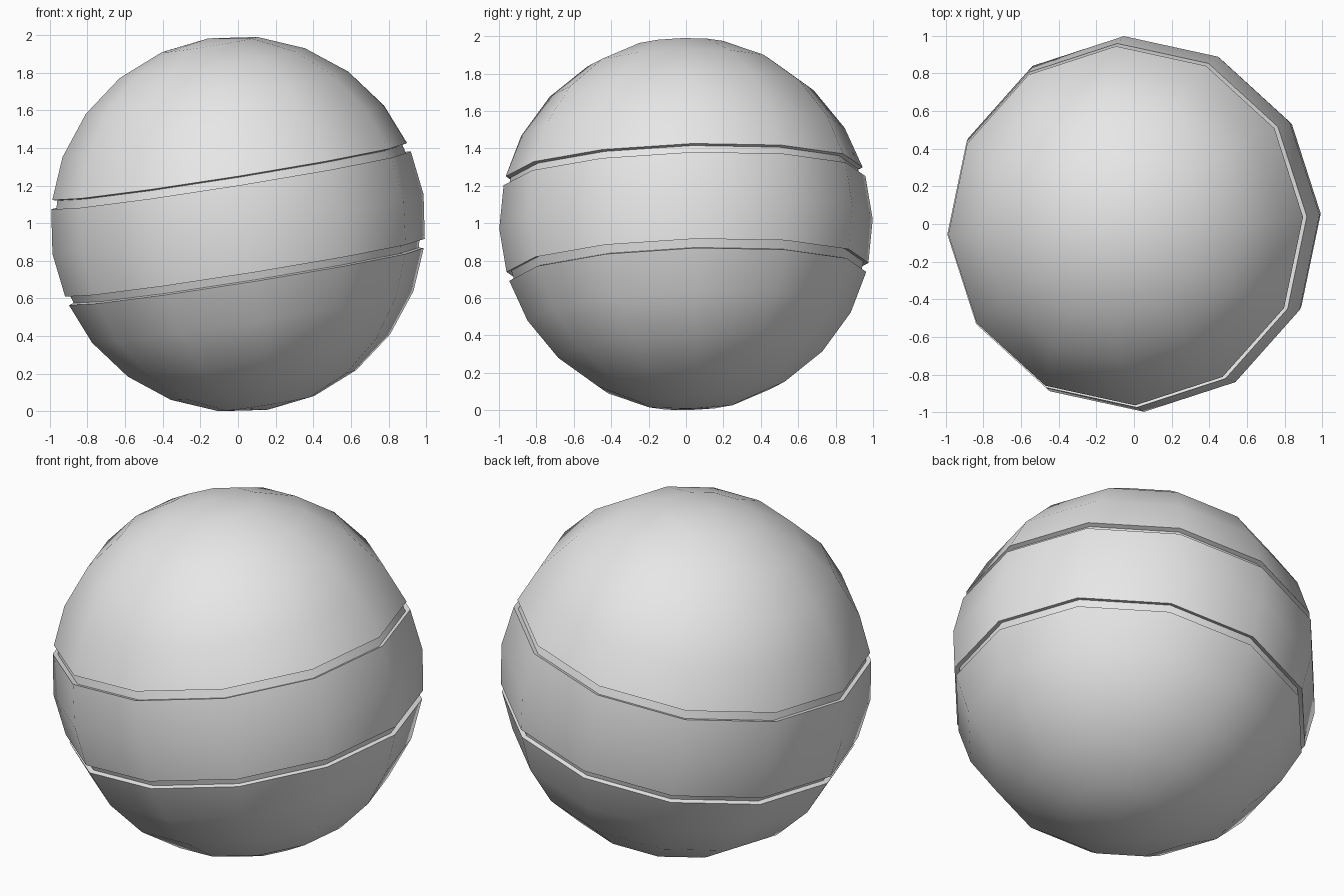
import bpy, bmesh, math
from mathutils import Matrix, Euler

cube = bpy.data.objects.get("Cube")
if cube:
    bpy.data.objects.remove(cube, do_unlink=True)

SIDES = 12
DEPTH = 0.027                      # how far the grooves sink in
CENTRE = 0.995

grey = bpy.data.materials.new("plain_grey")
grey.use_nodes = True
colour = (0.8, 0.8, 0.8, 1)
grey.diffuse_color = colour
grey.node_tree.nodes["Principled BSDF"].inputs["Base Color"].default_value = colour


def on_sphere(lat):
    a = math.radians(lat)
    return math.cos(a), math.sin(a)


# Half profile (radius, height) from the pole down to the groove and the band
c, s = on_sphere(15)
dr, dh = -DEPTH * c, -DEPTH * s
cap_edge, band_edge = (0.956, 0.283), (0.969, 0.235)
upper = [on_sphere(lat) for lat in (75, 60, 45, 30)]
upper += [cap_edge, (cap_edge[0] + dr, cap_edge[1] + dh),
          (band_edge[0] + dr, band_edge[1] + dh), band_edge]
profile = upper + [(1, 0)] + [(r, -h) for r, h in reversed(upper)]

# Turn the profile into a closed ball with two grooves
bm = bmesh.new()
rings = []
for r, h in profile:
    ring = []
    for i in range(SIDES):
        a = math.tau * i / SIDES
        ring.append(bm.verts.new((r * math.cos(a), r * math.sin(a), h)))
    rings.append(ring)
top, bottom = bm.verts.new((0, 0, 1)), bm.verts.new((0, 0, -1))
for i in range(SIDES):
    j = (i + 1) % SIDES
    bm.faces.new((top, rings[0][i], rings[0][j]))
    bm.faces.new((bottom, rings[-1][j], rings[-1][i]))
    for a, b in zip(rings, rings[1:]):
        bm.faces.new((a[i], b[i], b[j], a[j]))

# Tilt the ball and stand it on the ground
tilt = Euler((math.radians(1.9), math.radians(-9.05), 0)).to_matrix().to_4x4()
turn = Matrix.Rotation(math.radians(2.8), 4, "Z")
bm.transform(Matrix.Translation((0, 0, CENTRE)) @ tilt @ turn)
bmesh.ops.recalc_face_normals(bm, faces=bm.faces)

mesh = bpy.data.meshes.new("grooved_ball")
bm.to_mesh(mesh)
bm.free()
mesh.materials.append(grey)
ball = bpy.data.objects.new("grooved_ball", mesh)
bpy.context.collection.objects.link(ball)

# Smooth surface with crisp groove edges
bpy.ops.object.select_all(action="DESELECT")
ball.select_set(True)
bpy.context.view_layer.objects.active = ball
bpy.ops.object.shade_smooth_by_angle(angle=math.radians(40))
